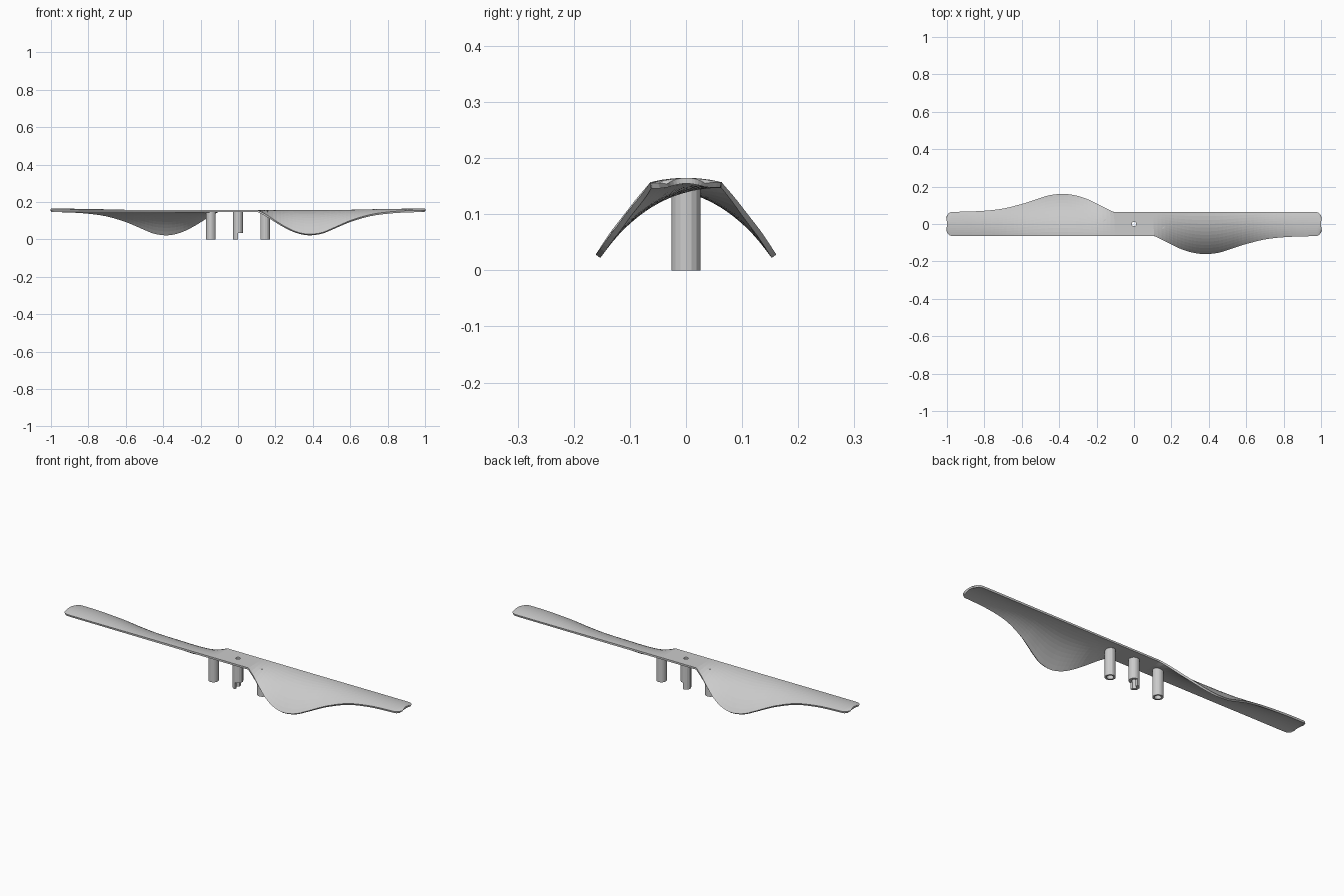
import bpy, bmesh, math
from mathutils import Vector

if "Cube" in bpy.data.objects:
    bpy.data.objects.remove(bpy.data.objects["Cube"])

Z0 = 0.152  # mid-plane height of the plate

# leading edge stations: x, y, z of the drooping edge
EDGE = [(0.105, -0.063, Z0), (0.15, -0.083, 0.128), (0.2, -0.107, 0.096),
        (0.25, -0.130, 0.066), (0.3, -0.146, 0.042), (0.35, -0.155, 0.028),
        (0.39, -0.157, 0.025), (0.45, -0.150, 0.034), (0.5, -0.136, 0.054),
        (0.55, -0.119, 0.076), (0.6, -0.104, 0.097), (0.7, -0.080, 0.127),
        (0.8, -0.069, 0.142), (0.9, -0.065, 0.149), (1.0, -0.063, 0.151)]


def smooth_edge(x):
    """Catmull-Rom style lookup of the leading edge at x."""
    if x <= EDGE[0][0]:
        return EDGE[0][1:]
    n = len(EDGE)
    i = max(k for k in range(n - 1) if EDGE[k][0] <= x + 1e-9)
    a, b = EDGE[i], EDGE[i + 1]
    p, q = EDGE[max(i - 1, 0)], EDGE[min(i + 2, n - 1)]
    h = b[0] - a[0]
    t = (x - a[0]) / h
    out = []
    for c in (1, 2):
        m0 = (b[c] - p[c]) / (b[0] - p[0]) * h
        m1 = (q[c] - a[c]) / (q[0] - a[0]) * h
        out.append((2*t**3 - 3*t*t + 1) * a[c] + (t**3 - 2*t*t + t) * m0
                   + (3*t*t - 2*t**3) * b[c] + (t**3 - t*t) * m1)
    return out


def section(x, steps=12):
    """Arched cross-section from the straight rear edge to the leading edge."""
    y, z = smooth_edge(x)
    w = (Z0 - z) / 0.127
    r = min(max((x - 0.25) / 0.5, 0), 1)
    cut = 0.03 - math.sqrt(max(0.03**2 - max(x - 0.97, 0)**2, 0))
    p0 = Vector((x, 0.063 - cut, Z0))
    p2 = Vector((x, y + cut, z))
    p1 = Vector((x, -0.065 * w, Z0 + 0.016 * r))
    return [p0*(1-t)**2 + p1*2*t*(1-t) + p2*t*t
            for t in (k / steps for k in range(steps + 1))]


def activate(ob):
    bpy.ops.object.select_all(action='DESELECT')
    bpy.context.view_layer.objects.active = ob
    ob.select_set(True)


def new_object(name, bm):
    me = bpy.data.meshes.new(name)
    bmesh.ops.recalc_face_normals(bm, faces=bm.faces)
    bm.to_mesh(me)
    bm.free()
    ob = bpy.data.objects.new(name, me)
    bpy.context.collection.objects.link(ob)
    return ob


def tube(name, x, r_out, r_in, z0, z1, sides=16):
    bm = bmesh.new()
    rings = []
    for r, z in ((r_out, z0), (r_out, z1), (r_in, z1), (r_in, z0)):
        rings.append([bm.verts.new((x + r*math.cos(2*math.pi*k/sides),
                                    r*math.sin(2*math.pi*k/sides), z))
                      for k in range(sides)])
    for i in range(4):
        a, b = rings[i], rings[(i + 1) % 4]
        for k in range(sides):
            j = (k + 1) % sides
            bm.faces.new((a[k], a[j], b[j], b[k]))
    return new_object(name, bm)


def boolean_cut(ob, cutter):
    m = ob.modifiers.new("cut", 'BOOLEAN')
    m.operation, m.solver, m.object = 'DIFFERENCE', 'EXACT', cutter
    activate(ob)
    bpy.ops.object.modifier_apply(modifier=m.name)
    bpy.data.objects.remove(cutter)


# Twin blades: loft one half, then repeat it turned 180 degrees
xs = [0, 0.105] + [0.105 + 0.0206 * k for k in range(1, 42)]
xs += [0.978, 0.985, 0.991, 0.996, 1.0]
xs = sorted(set(x for x in xs))
bm = bmesh.new()
for s in (1, -1):
    rows = [[bm.verts.new((s * p.x, s * p.y, p.z)) for p in section(x)] for x in xs]
    for a, b in zip(rows, rows[1:]):
        for k in range(len(a) - 1):
            bm.faces.new((a[k], a[k + 1], b[k + 1], b[k]))
bmesh.ops.remove_doubles(bm, verts=bm.verts, dist=0.0005)
blades = new_object("blades", bm)
sol = blades.modifiers.new("thickness", 'SOLIDIFY')
sol.thickness, sol.offset, sol.use_even_offset = 0.01, 0, True
activate(blades)
bpy.ops.object.modifier_apply(modifier=sol.name)

# Pin hole through the hub
bpy.ops.mesh.primitive_cylinder_add(vertices=16, radius=0.012, depth=0.1,
                                    location=(0, 0, Z0))
boolean_cut(blades, bpy.context.object)

# Outer hollow posts
for name, x in (("left_post", -0.145), ("right_post", 0.145)):
    tube(name, x, 0.026, 0.017, 0, 0.149)

# Centre post with a half-round stepped foot
post = tube("centre_post", 0, 0.026, 0.012, 0, 0.149)
bpy.ops.mesh.primitive_cube_add(size=1, location=(0.05, 0, -0.0075))
step = bpy.context.object
step.scale = (0.1, 0.1, 0.085)
boolean_cut(post, step)
